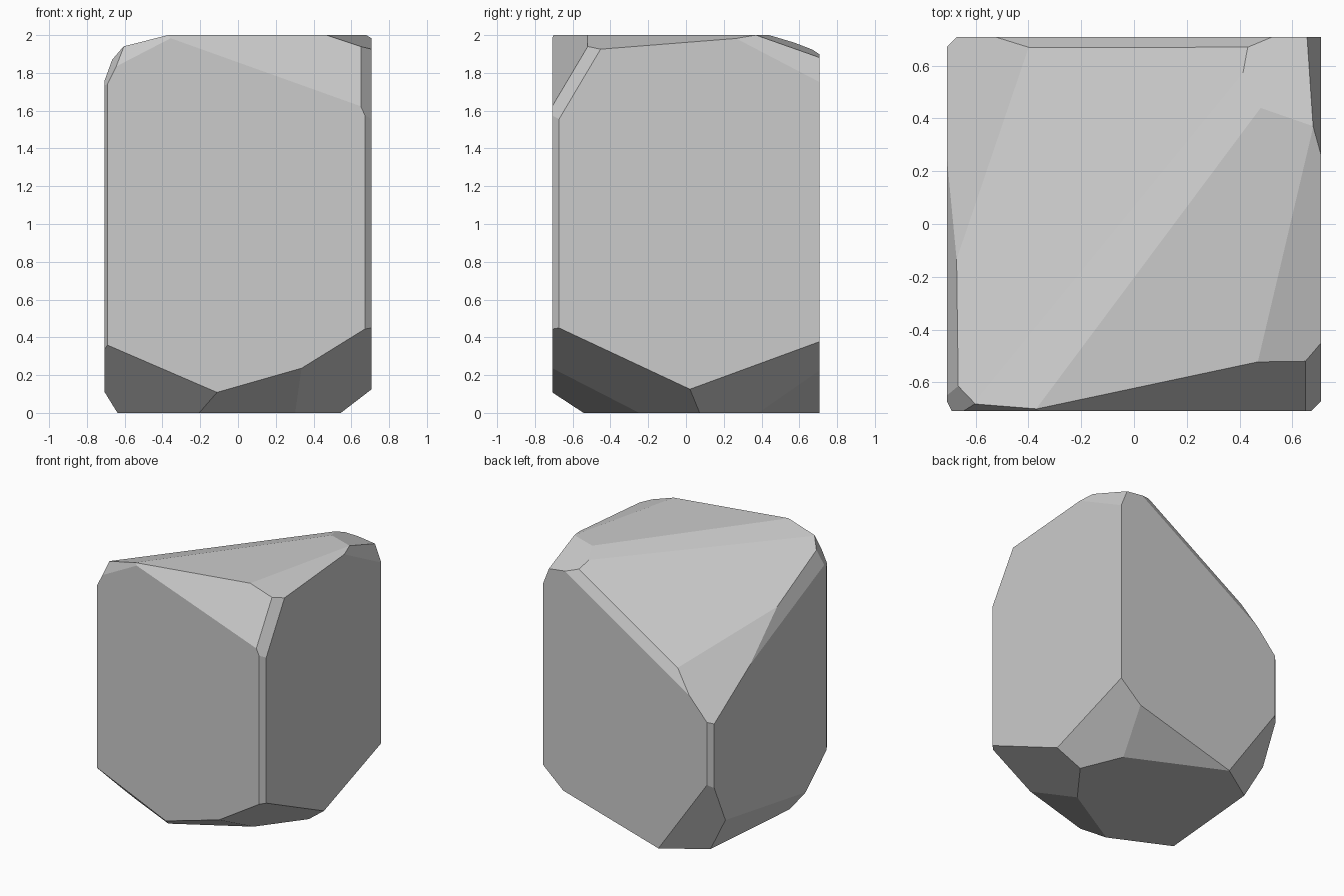
import bpy, bmesh
from mathutils import Vector, Matrix

if "Cube" in bpy.data.objects:
    bpy.data.objects.remove(bpy.data.objects["Cube"])

# Each facet: a point on the cutting plane and its outward normal
corner_chamfers = [
    ((.67, -.71, 1), (1, -1, 0)),
    ((-.67, .71, 1), (-1, 1, 0)),
    ((-.69, -.71, 1), (-.04, -.02, 0)),
]
top_facets = [
    ((.65, -.71, 1.62), (.068, -.32, .19)),          # front slope
    ((.47, -.52, 2), (.335, -.079, 1)),              # right shoulder
    ((.65, -.71, 1.62), (.0253, -.0192, .0114)),     # front right corner
    ((.71, .71, 1.745), (.0608, .0127, .0243)),      # back right corner
    ((.48, .44, 2), (.126, .362, 1)),                # back shoulder
    ((.48, .44, 2), (-.24, .179, 1)),                # upper left slope
    ((.45, .65, 1.945), (-.636, .502, 1)),           # big left slope
    ((-.40, .67, 1.394), (-.1627, .0972, .1466)),    # lower left slope
    ((-.71, .26, 1.322), (-.114, .0171, .0364)),     # left edge strip
    ((-.64, -.71, 1.83), (-.0045, -.0288, .0087)),   # front left edge
    ((-.69, -.71, 1.74), (-.0123, -.0051, .006)),    # front left corner
    ((-.53, .71, 1.224), (-.0219, .0750, .0344)),    # back edge strip
]
bottom_facets = [
    ((.71, .71, .38), (.101, .042, -.1145)),         # back right
    ((-.27, .71, 0), (.0725, .1517, -.2576)),        # back
    ((.71, -.67, .45), (.174, -.1315, -.281)),       # front right
    ((.31, -.71, .23), (.0556, -.0958, -.1945)),     # front
    ((-.11, -.71, .11), (-.0413, -.0863, -.0957)),   # front left
    ((-.26, .71, 0), (-.1184, .18, -.082)),          # back left
    ((-.71, .55, .275), (-.26, .023, -.142)),        # left
]


def slice_off(bm, point, normal):
    """Remove everything beyond the plane and cap the hole."""
    geom = bm.verts[:] + bm.edges[:] + bm.faces[:]
    cut = bmesh.ops.bisect_plane(bm, geom=geom, dist=1e-5, plane_co=Vector(point),
                                 plane_no=Vector(normal).normalized(), clear_outer=True)
    rim = [e for e in cut["geom_cut"] if isinstance(e, bmesh.types.BMEdge) and e.is_boundary]
    if rim:
        bmesh.ops.contextual_create(bm, geom=rim)


# Block, carved facet by facet into a boulder
bm = bmesh.new()
bmesh.ops.create_cube(bm, size=1, matrix=Matrix.Translation((0, 0, 1)) @ Matrix.Diagonal((1.416, 1.416, 2, 1)))
for point, normal in corner_chamfers + top_facets + bottom_facets:
    slice_off(bm, point, normal)
bmesh.ops.recalc_face_normals(bm, faces=bm.faces)

mesh = bpy.data.meshes.new("boulder")
bm.to_mesh(mesh)
bm.free()
boulder = bpy.data.objects.new("boulder", mesh)
bpy.context.collection.objects.link(boulder)
